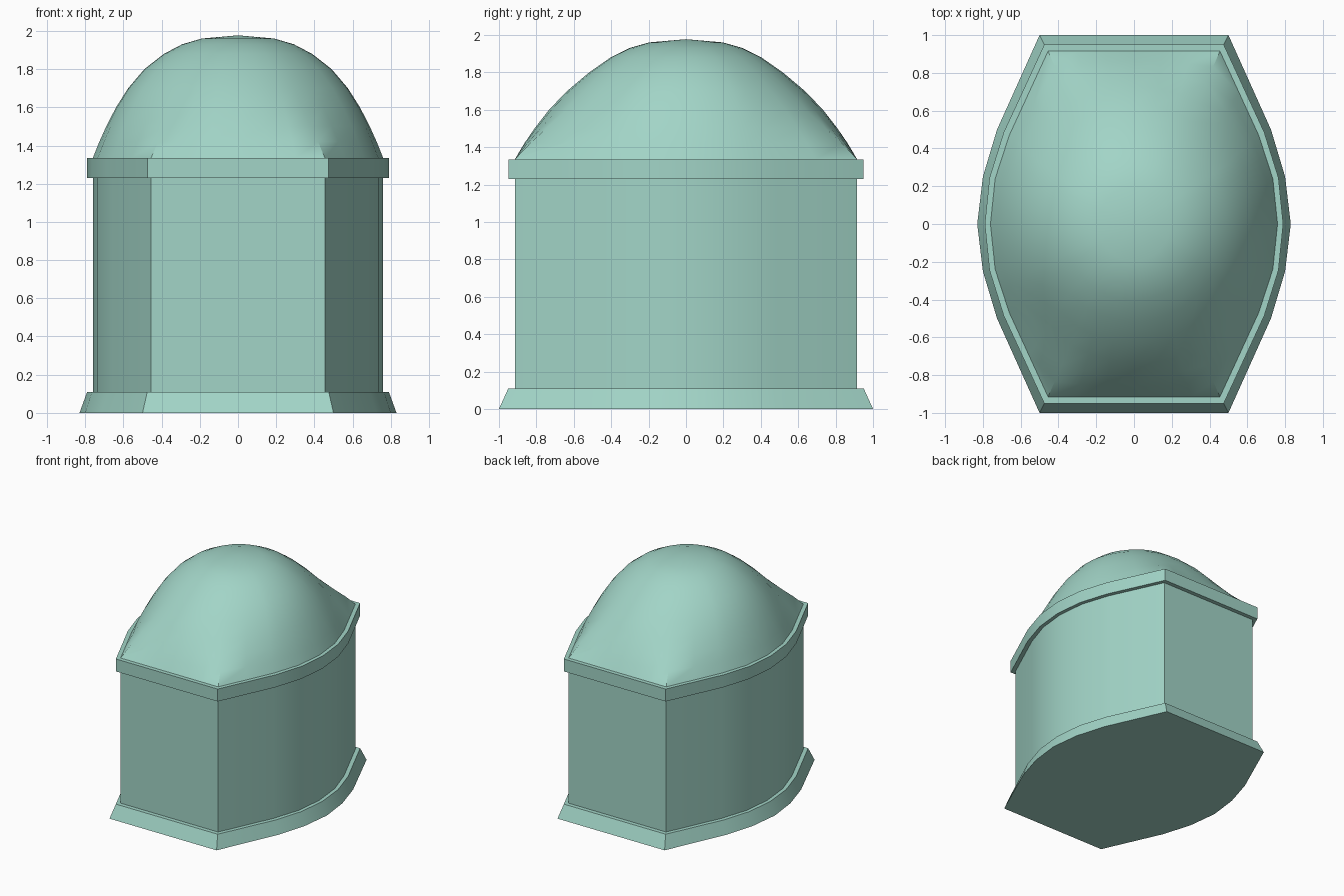
import bpy, math

if "Cube" in bpy.data.objects:
    bpy.data.objects.remove(bpy.data.objects["Cube"])

mat = bpy.data.materials.new("pale_green")
mat.diffuse_color = (0.36, 0.66, 0.57, 1)
mat.use_nodes = True
mat.node_tree.nodes["Principled BSDF"].inputs["Base Color"].default_value = mat.diffuse_color


def outline(side, sub_side=1, sub_end=1):
    """Closed plan: flat front and back, bowed sides. side = quarter points from corner to middle."""
    right = [(x, -y) for x, y in side] + [(x, y) for x, y in reversed(side[:-1])]
    left = [(-x, -y) for x, y in right]
    loop = right + left
    pts = []
    for i, a in enumerate(loop):
        b = loop[(i + 1) % len(loop)]
        n = sub_end if abs(a[1] - b[1]) < 1e-6 else sub_side
        pts += [(a[0] + (b[0] - a[0]) * k / n, a[1] + (b[1] - a[1]) * k / n) for k in range(n)]
    return pts


def at(pts, z):
    return [(x, y, z) for x, y in pts]


def loft(name, rings, bottom=False, tip=None, angle=30):
    n = len(rings[0])
    verts = [v for r in rings for v in r]
    faces = [(k * n + i, k * n + (i + 1) % n, (k + 1) * n + (i + 1) % n, (k + 1) * n + i)
             for k in range(len(rings) - 1) for i in range(n)]
    if bottom:
        faces.append(tuple(reversed(range(n))))
    if tip:
        verts.append(tip)
        o = (len(rings) - 1) * n
        faces += [(o + i, o + (i + 1) % n, len(verts) - 1) for i in range(n)]
    me = bpy.data.meshes.new(name)
    me.from_pydata(verts, [], faces)
    me.materials.append(mat)
    ob = bpy.data.objects.new(name, me)
    bpy.context.collection.objects.link(ob)
    bpy.ops.object.select_all(action='DESELECT')
    ob.select_set(True)
    bpy.context.view_layer.objects.active = ob
    bpy.ops.object.shade_smooth_by_angle(angle=math.radians(angle))
    return ob


foot_side = [(0.5, 1.0), (0.725, 0.5), (0.80, 0.25), (0.83, 0)]
band_side = [(0.475, 0.95), (0.69, 0.485), (0.765, 0.245), (0.79, 0)]
wall_side = [(0.455, 0.915), (0.66, 0.47), (0.735, 0.24), (0.76, 0)]
foot, band, wall = outline(foot_side), outline(band_side), outline(wall_side)

# Flared plinth, walls and cornice band
loft("plinth", [at(foot, 0), at(band, 0.11), at(wall, 0.11)], bottom=True)
loft("walls", [at(wall, 0.11), at(wall, 1.23)])
loft("cornice_band", [at(wall, 1.23), at(band, 1.23), at(band, 1.335), at(wall, 1.335)])

# Domed roof: plan outline blends into an ellipse as it rises
# (z, x scale, y scale, ellipse blend)
levels = [(1.335, 1, 1, 0), (1.42, 0.955, 0.945, 0.25), (1.5, 0.908, 0.885, 0.55),
          (1.6, 0.84, 0.80, 0.88), (1.7, 0.757, 0.695, 1), (1.8, 0.645, 0.565, 1),
          (1.88, 0.51, 0.44, 1), (1.93, 0.385, 0.33, 1), (1.96, 0.25, 0.215, 1)]
plan = outline(wall_side, 2, 6)
rings = []
for z, sx, sy, w in levels:
    ring = []
    for x, y in plan:
        d = math.hypot(x / 0.76, y / 0.915)
        f = 1 - w + w / d
        ring.append((x * f * sx, y * f * sy, z))
    rings.append(ring)
loft("dome_roof", rings, tip=(0, 0, 1.977), angle=40)
